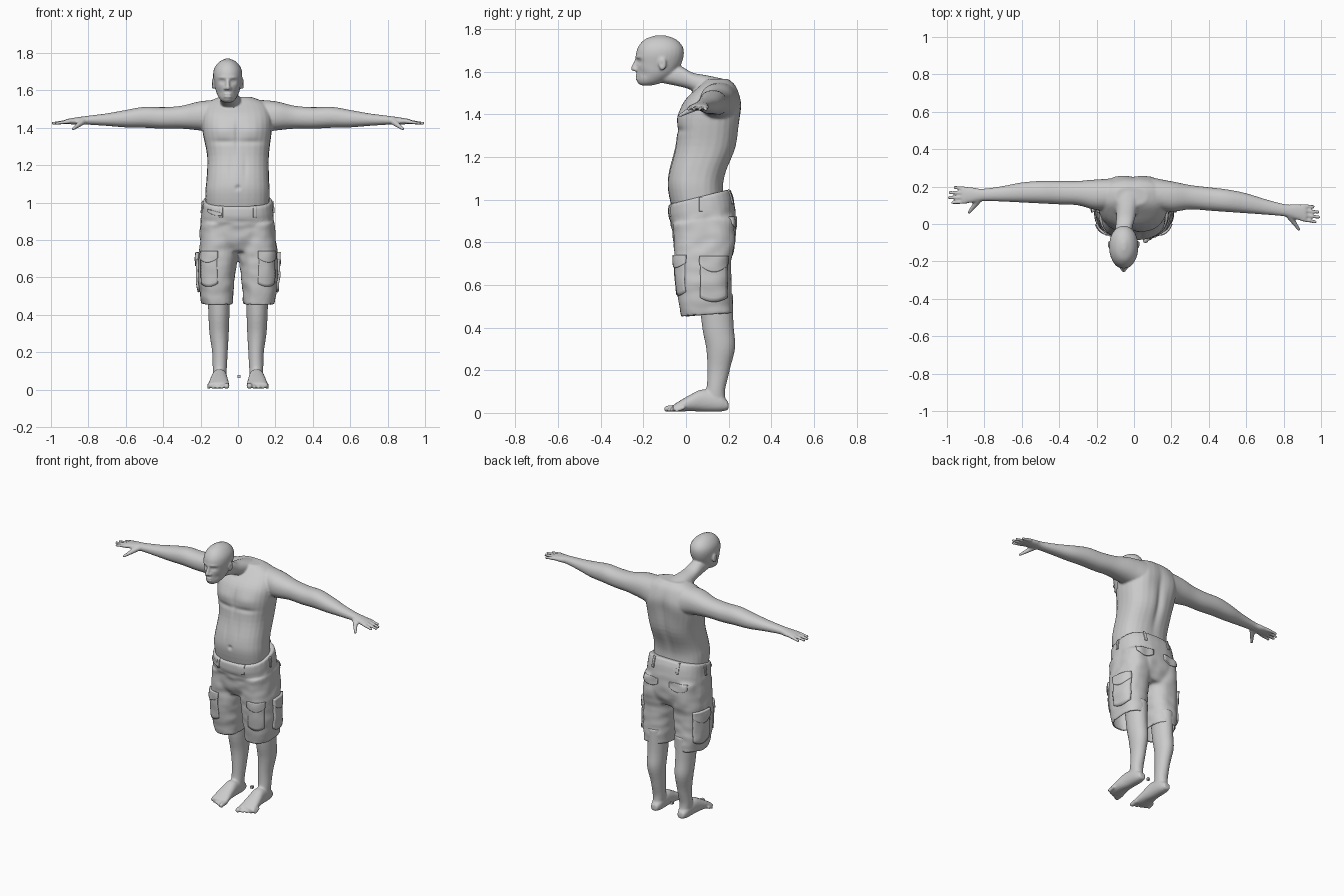
import bpy, bmesh, math
from mathutils import Vector, noise
from mathutils.bvhtree import BVHTree
from mathutils.kdtree import KDTree

if "Cube" in bpy.data.objects:
    bpy.data.objects.remove(bpy.data.objects["Cube"])

grey = bpy.data.materials.new("plain grey")
grey.use_nodes = True
GREY = (0.6, 0.6, 0.6, 1)
grey.diffuse_color = GREY
grey.node_tree.nodes["Principled BSDF"].inputs["Base Color"].default_value = GREY


def spline(a, b, c, d, t):
    return b + 0.5 * t * (c - a + t * (2 * a - 5 * b + 4 * c - d + t * (3 * (b - c) + d - a)))


def loft(bm, axis, rows, power=2.3, side=1, shift=lambda t: 0):
    """Closed skin through rows (position, u0, u1, v0, v1) stacked along an axis."""
    order = {"x": (0, 1, 2), "y": (1, 0, 2), "z": (2, 0, 1)}[axis]
    rows = [Vector(r) for r in rows]
    last = len(rows) - 1
    dense = []
    for i in range(last):
        p = [rows[max(0, min(last, i + k))] for k in (-1, 0, 1, 2)]
        dense += [spline(*p, s / 4) for s in range(4)]
    dense.append(rows[-1])
    n, rings = 28, []
    for t, u0, u1, v0, v1 in dense:
        ring = []
        for k in range(n):
            c, s = math.cos(math.tau * k / n), math.sin(math.tau * k / n)
            c = math.copysign(abs(c) ** (2 / power), c)
            s = math.copysign(abs(s) ** (2 / power), s)
            co = Vector((0, 0, 0))
            co[order[0]] = t
            co[order[1]] = (u0 + u1) / 2 + c * (u1 - u0) / 2
            co[order[2]] = (v0 + v1) / 2 + s * (v1 - v0) / 2
            co.y += shift(abs(co.x))
            co.x *= side
            ring.append(bm.verts.new(co))
        rings.append(ring)
    faces = [bm.faces.new(rings[0]), bm.faces.new(rings[-1])]
    for a, b in zip(rings, rings[1:]):
        faces += [bm.faces.new((a[k - 1], a[k], b[k], b[k - 1])) for k in range(n)]
    bmesh.ops.recalc_face_normals(bm, faces=faces)


def ball(bm, centre, size):
    for v in bmesh.ops.create_uvsphere(bm, u_segments=12, v_segments=8, radius=1)["verts"]:
        v.co = [c + p * s for c, p, s in zip(centre, v.co, size)]


def digit(bm, a, b, ra, rb):
    """Rounded, tapered finger or toe from a to b."""
    a, b = Vector(a), Vector(b)
    turn = (b - a).to_track_quat("Z", "Y")
    for v in bmesh.ops.create_uvsphere(bm, u_segments=12, v_segments=8, radius=1)["verts"]:
        end, r = (b, rb) if v.co.z > .01 else (a, ra)
        v.co = end + turn @ (v.co * r)


def finish(ob):
    ob.data.materials.clear()
    ob.data.materials.append(grey)
    ob.data.polygons.foreach_set("use_smooth", [True] * len(ob.data.polygons))
    return ob


def add_object(name, bm):
    me = bpy.data.meshes.new(name)
    bm.to_mesh(me)
    bm.free()
    ob = bpy.data.objects.new(name, me)
    bpy.context.collection.objects.link(ob)
    return finish(ob)


def fuse(name, bm, voxel, smooth):
    """Merge overlapping parts into one continuous surface."""
    ob = add_object(name, bm)
    m = ob.modifiers.new("fuse", "REMESH")
    m.mode, m.voxel_size = "VOXEL", voxel
    m = ob.modifiers.new("soften", "SMOOTH")
    m.factor, m.iterations = 0.5, smooth
    ob.data = bpy.data.meshes.new_from_object(ob.evaluated_get(bpy.context.evaluated_depsgraph_get()))
    ob.modifiers.clear()
    return finish(ob)


def sculpt(ob, dabs):
    """Push the surface in or out around each (centre, radii, strength)."""
    verts = ob.data.vertices
    tree = KDTree(len(verts))
    for v in verts:
        tree.insert(v.co, v.index)
    tree.balance()
    moves = {}
    for centre, radii, strength in dabs:
        for co, i, _ in tree.find_range(centre, 2.2 * max(radii)):
            d = sum(((p - c) / r) ** 2 for p, c, r in zip(co, centre, radii))
            if d < 5:
                moves[i] = moves.get(i, 0) + strength * math.exp(-d)
    shifted = {i: verts[i].co + verts[i].normal * m for i, m in moves.items()}
    for i, co in shifted.items():
        verts[i].co = co


# Torso, neck and head
bm = bmesh.new()
loft(bm, "z", [(.93, -.17, .165, -.06, .19), (1.05, -.175, .17, -.085, .175), (1.13, -.168, .166, -.08, .188),
               (1.25, -.165, .165, -.05, .235), (1.38, -.19, .18, -.035, .25), (1.46, -.19, .18, -.01, .257),
               (1.53, -.165, .15, .06, .235), (1.565, -.1, .07, .1, .2)], 2.5)
loft(bm, "y", [(-.13, -.1, -.015, 1.55, 1.62), (-.03, -.1, -.01, 1.53, 1.625), (.03, -.095, .005, 1.51, 1.595),
               (.1, -.1, .025, 1.46, 1.582), (.18, -.13, .07, 1.38, 1.565)])
loft(bm, "z", [(1.535, -.075, -.035, -.21, -.16), (1.55, -.095, -.015, -.226, -.11), (1.585, -.115, .005, -.23, -.06),
               (1.63, -.125, .015, -.232, -.025), (1.68, -.133, .023, -.235, -.01), (1.72, -.126, .016, -.222, -.017),
               (1.753, -.1, -.01, -.19, -.05), (1.77, -.065, -.045, -.14, -.1)], 2.1)
digit(bm, (-.055, -.232, 1.655), (-.055, -.247, 1.615), .008, .013)
for s in (-1, 1):
    ball(bm, (-.055 + s * .014, -.237, 1.61), (.009, .012, .008))
    ball(bm, (-.055 + s * .079, -.11, 1.635), (.009, .019, .03))
for z in (1.567, 1.58):
    ball(bm, (-.055, -.227, z), (.024, .012, .006))

# Arms and hands; the left arm sweeps further forward than the right
for s in (-1, 1):
    lean = (lambda x: -.12 * (x - .12)) if s > 0 else (lambda x: 0)
    loft(bm, "x", [(.09, .08, .24, 1.37, 1.55), (.2, .075, .238, 1.385, 1.542), (.3, .1, .23, 1.395, 1.518),
                   (.4, .105, .23, 1.395, 1.51), (.5, .11, .23, 1.4, 1.512), (.6, .115, .222, 1.402, 1.495),
                   (.7, .12, .203, 1.41, 1.477), (.81, .123, .188, 1.417, 1.463), (.86, .115, .195, 1.417, 1.456),
                   (.92, .108, .198, 1.42, 1.446)], 2.2, s, lean)
    for i, tip in enumerate((.975, .995, .99, .965)):
        y = .118 + i * .024
        digit(bm, (s * .9, y + lean(.9), 1.434), (s * (tip - .006), y - .004 + i * .003 + lean(tip), 1.424), .011, .009)
    digit(bm, (s * .83, .13 + lean(.83), 1.433), (s * .86, .09 + lean(.86), 1.41), .018, .013)
    digit(bm, (s * .86, .09 + lean(.86), 1.41), (s * .882, .062 + lean(.88), 1.394), .012, .009)

# Lower legs, feet and toes
for s in (-1, 1):
    loft(bm, "z", [(.56, .04, .165, .06, .22), (.4, .046, .158, .076, .222), (.3, .05, .152, .095, .226),
                   (.2, .055, .138, .1, .205), (.11, .06, .135, .095, .187), (.03, .065, .13, .07, .193)], 2, s)
    loft(bm, "y", [(.2, .075, .12, .015, .055), (.16, .062, .133, .006, .09), (.08, .058, .14, .006, .11),
                   (.02, .053, .15, .008, .085), (-.04, .047, .158, .006, .05), (-.062, .05, .158, .008, .035)], 2.3, s)
    for i in range(5):
        r = .016 if i == 0 else .0115 - i * .0005
        x = .061 + i * .023 + (.003 if i else 0)
        digit(bm, (s * x, -.045 + i * .008, .024), (s * x, -.088 + i * .011, r + .003), r, r)

# Face and muscle shapes
skin = fuse("body_skin", bm, .0065, 3)
dabs = [((-.055, -.24, 1.573), (.026, .02, .004), -.004),
        ((-.055, -.24, 1.548), (.018, .02, .01), .004),
        ((0, -.085, 1.08), (.012, .03, .012), -.01),
        ((-.005, .25, 1.25), (.022, .08, .2), -.014),
        ((-.005, -.04, 1.36), (.012, .06, .08), -.008)]
for s in (-1, 1):
    dabs += [((-.055 + s * .03, -.225, 1.648), (.016, .03, .011), -.012),
             ((-.055 + s * .03, -.225, 1.648), (.01, .03, .006), .006),
             ((-.055 + s * .03, -.23, 1.668), (.026, .03, .007), .004),
             ((-.055 + s * .045, -.2, 1.59), (.018, .04, .02), -.005),
             ((-.055 + s * .084, -.115, 1.635), (.012, .009, .013), -.006),
             ((s * .08, -.035, 1.385), (.07, .06, .04), .01),
             ((s * .08, -.045, 1.325), (.07, .05, .015), -.007),
             ((s * .1, .24, 1.41), (.055, .06, .07), .008),
             ((s * .04, -.075, 1.19), (.012, .05, .07), -.004),
             ((s * .1, .21, .33), (.05, .05, .07), .005),
             ((s * .1, .2, .09), (.04, .025, .04), -.006)]
sculpt(skin, dabs)

# Shorts: hips and two wide legs, tilted at the waist and opened at the hems
bm = bmesh.new()
loft(bm, "z", [(1.015, -.187, .183, -.083, .208), (.96, -.192, .188, -.083, .225), (.88, -.202, .192, -.068, .235),
               (.8, -.205, .195, -.058, .23), (.74, -.17, .16, -.03, .2)], 2.6)
for s in (-1, 1):
    loft(bm, "z", [(.9, .02, .195, -.06, .225), (.8, .008, .203, -.056, .23), (.71, .006, .212, -.052, .212),
                   (.6, .016, .213, -.045, .212), (.53, .022, .207, -.035, .215), (.455, .028, .194, -.025, .22)], 2.5, s)
shorts = fuse("cargo_shorts", bm, .01, 3)
moved = []
for v in shorts.data.vertices:
    p = v.co
    tilt = .25 * min(1, max(0, (p.z - .85) / .12)) + .08 * min(1, max(0, (.6 - p.z) / .1))
    folds = noise.noise(Vector((p.x * 14, p.y * 14, p.z * 22)))
    moved.append(p + v.normal * folds * (.005 if p.z < .93 else .001) + Vector((0, 0, tilt * (p.y - .07))))
for v, co in zip(shorts.data.vertices, moved):
    v.co = co
bm = bmesh.new()
bm.from_mesh(shorts.data)
bm.normal_update()
bmesh.ops.delete(bm, geom=[f for f in bm.faces if f.normal.z < -.6 and f.calc_center_median().z < .5], context="FACES")
bm.to_mesh(shorts.data)
surface = BVHTree.FromBMesh(bm)
bm.free()
hem = shorts.modifiers.new("cloth thickness", "SOLIDIFY")
hem.thickness = .006


def patch(name, centre, facing, width, height, thick, round_off=0, slant=0):
    """Cloth piece laid on the shorts, seen along a horizontal facing direction in degrees."""
    out = Vector((math.cos(math.radians(facing)), math.sin(math.radians(facing)), 0))
    across = Vector((-out.y, out.x, 0))
    bm, n, grid = bmesh.new(), 10, []
    for i in range(n + 1):
        u = i / n * 2 - 1
        column = []
        for j in range(n + 1):
            drop = height * (j / n) * (1 - round_off * u * u)
            p = Vector(centre) + across * u * width / 2 + Vector((0, 0, slant * u - drop))
            hit = surface.ray_cast(p + out * .4, -out, .6)[0]
            column.append(bm.verts.new((hit or p) + out * thick))
        grid.append(column)
    for a, b in zip(grid, grid[1:]):
        for j in range(n):
            bm.faces.new((a[j + 1], b[j + 1], b[j], a[j]))
    m = add_object(name, bm).modifiers.new("cloth thickness", "SOLIDIFY")
    m.thickness = thick + .003


# Pockets, flaps and belt loops on both sides
for s, label in ((-1, "right"), (1, "left")):
    turn = lambda a: a if s > 0 else 180 - a
    patch(label + "_cargo_pocket", (s * .2, .13, .72), turn(5), .13, .2, .012, .1)
    patch(label + "_cargo_flap", (s * .2, .13, .735), turn(5), .14, .075, .018, .5)
    patch(label + "_front_pocket", (s * .15, -.02, .72), turn(-65), .1, .17, .006, .1)
    patch(label + "_front_flap", (s * .15, -.02, .74), turn(-65), .115, .06, .012, .4)
    patch(label + "_back_flap", (s * .1, .22, .92), turn(75), .12, .055, .007, .4)
    for place, x, y, z, facing in (("front", .09, -.08, .985, -90), ("side", .185, .07, 1.01, 0),
                                   ("back", .09, .2, 1.045, 90)):
        patch(f"{label}_{place}_belt_loop", (s * x, y, z), turn(facing), .016, .065, .007)
patch("hip_pocket_flap", (-.125, -.06, .955), -110, .085, .022, .007, .3, -.01)

# Small block between the ankles
bm = bmesh.new()
bmesh.ops.create_cube(bm, size=.016)
bmesh.ops.translate(bm, verts=bm.verts, vec=(.005, .14, .07))
block = add_object("small_block", bm)
block.data.polygons.foreach_set("use_smooth", [False] * len(block.data.polygons))
